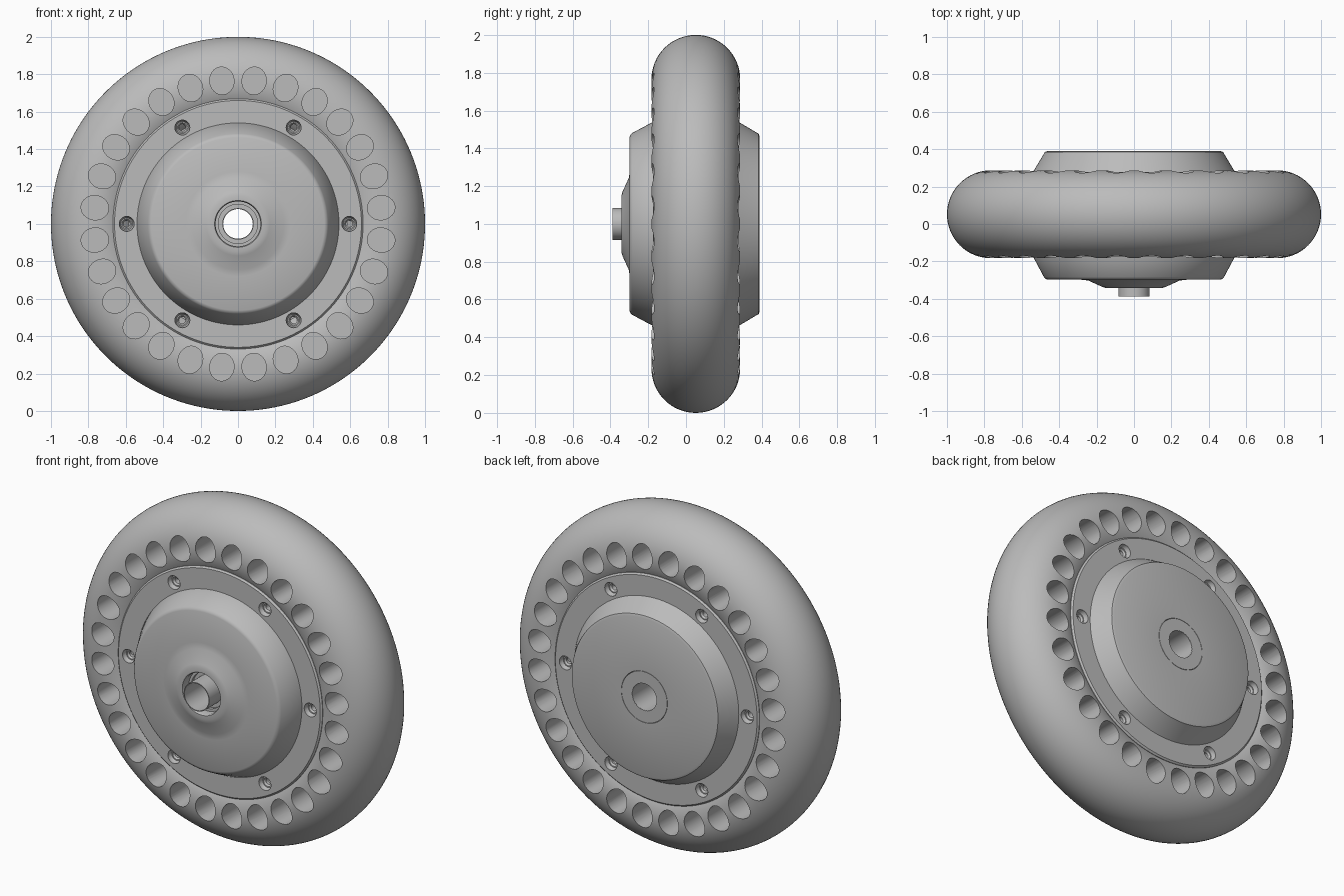
import bpy, bmesh
from math import cos, sin, tau, pi, radians
from mathutils import Matrix, Vector

cube = bpy.data.objects.get("Cube")
if cube:
    bpy.data.objects.remove(cube)

MID = 0.052                      # middle plane of the wheel along y
CENTRE = Vector((0, MID, 1))

grey = bpy.data.materials.new("plain_grey")
grey.use_nodes = True
colour = (0.5, 0.5, 0.5, 1)
grey.diffuse_color = colour
grey.node_tree.nodes["Principled BSDF"].inputs["Base Color"].default_value = colour


def add_lathe(bm, profile, steps):
    """Closed (radius, y) profile turned about the y axis."""
    rings = []
    for i in range(steps):
        a = tau * i / steps
        rings.append([bm.verts.new((r * cos(a), y, r * sin(a))) for r, y in profile])
    for i, ring in enumerate(rings):
        following = rings[(i + 1) % steps]
        for j in range(len(profile)):
            k = (j + 1) % len(profile)
            bm.faces.new((ring[j], ring[k], following[k], following[j]))


def finish(name, bm):
    bmesh.ops.recalc_face_normals(bm, faces=bm.faces)
    mesh = bpy.data.meshes.new(name)
    bm.to_mesh(mesh)
    bm.free()
    mesh.materials.append(grey)
    ob = bpy.data.objects.new(name, mesh)
    ob.location = CENTRE
    bpy.context.collection.objects.link(ob)
    return ob


def lathe(name, profile, steps=128):
    bm = bmesh.new()
    add_lathe(bm, profile, steps)
    return finish(name, bm)


def activate(ob):
    bpy.ops.object.select_all(action='DESELECT')
    ob.select_set(True)
    bpy.context.view_layer.objects.active = ob


def smooth(ob, degrees=30):
    activate(ob)
    bpy.ops.object.shade_smooth_by_angle(angle=radians(degrees))


def cut(ob, count, ring, offset, levels, squash=1.0, steps=32):
    """Cut a circle of stepped round pockets into both sides."""
    bm = bmesh.new()
    for side in (-1, 1):
        for i in range(count):
            a = tau * (i + offset) / count
            place = (Matrix.Rotation(a, 4, 'Y') @ Matrix.Translation((ring, 0, 0))
                     @ Matrix.Diagonal((1, side, squash, 1)))
            loops = [[bm.verts.new(place @ Vector((r * cos(tau * k / steps), y,
                                                   r * sin(tau * k / steps))))
                      for k in range(steps)] for r, y in levels]
            for low, high in zip(loops, loops[1:]):
                for k in range(steps):
                    n = (k + 1) % steps
                    bm.faces.new((low[k], low[n], high[n], high[k]))
            bm.faces.new(loops[0])
            bm.faces.new(loops[-1])
    cutter = finish("pocket_cutter", bm)
    cutter.hide_render = True
    mod = ob.modifiers.new("pockets", 'BOOLEAN')
    mod.operation = 'DIFFERENCE'
    mod.solver = 'EXACT'
    mod.object = cutter
    bpy.context.view_layer.update()
    activate(ob)
    bpy.ops.object.modifier_apply(modifier=mod.name)
    bpy.data.objects.remove(cutter)


# Tyre: round ring with oval pockets on both sides
section = 0.235
tyre = lathe("tyre", [(1 - section + section * cos(tau * k / 64), section * sin(tau * k / 64))
                      for k in range(64)], 160)
cut(tyre, 28, 0.77, 0.5, [(0.074, 0.05), (0.074, 0.3)], squash=0.88)
smooth(tyre)

# Hub flange: plate with six screw holes on each side
flange = lathe("hub_flange", [(0.5, -0.226), (0.66, -0.226), (0.669, -0.217),
                              (0.669, 0.217), (0.66, 0.226), (0.5, 0.226)])
cut(flange, 6, 0.595, 0, [(0.018, 0.15), (0.018, 0.19), (0.026, 0.2),
                          (0.032, 0.2), (0.04, 0.215), (0.04, 0.3)], steps=24)
smooth(flange)

# Front cover: sloped rim, soft central boss and a recess for the axle
front_cover = lathe("front_cover", [
    (0.54, -0.2), (0.54, -0.226), (0.482, -0.335), (0.475, -0.344), (0.462, -0.35),
    (0.28, -0.35), (0.245, -0.354), (0.17, -0.388), (0.15, -0.394), (0.125, -0.394),
    (0.12, -0.385), (0.12, -0.34), (0.105, -0.34), (0.105, -0.32), (0.081, -0.32),
    (0.081, -0.2)])
smooth(front_cover)

# Back cover: sloped rim with a flat face
back_cover = lathe("back_cover", [
    (0.54, 0.2), (0.54, 0.226), (0.484, 0.32), (0.478, 0.332), (0.465, 0.337),
    (0.151, 0.337), (0.151, 0.2)])
smooth(back_cover)

# Bearing set flush in the back cover
bearing = lathe("back_bearing", [(0.149, 0.2), (0.149, 0.337), (0.08, 0.337), (0.08, 0.2)])
smooth(bearing)

# Hollow axle running through the hub
axle = lathe("axle_tube", [(0.084, -0.44), (0.084, 0.336), (0.079, 0.336), (0.079, -0.44)], 64)
smooth(axle)
